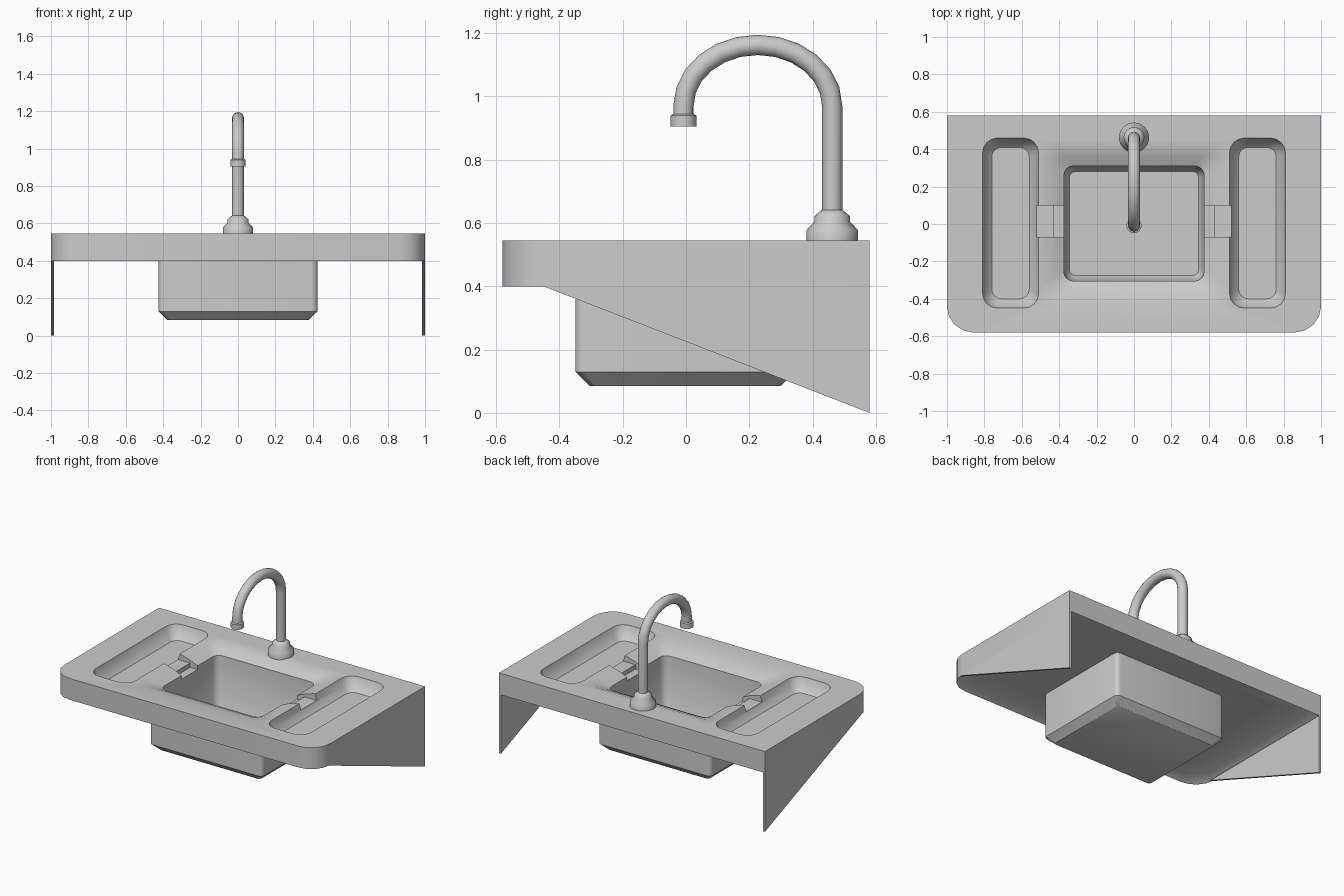
import bpy, bmesh, math
from mathutils import Vector

cube = bpy.data.objects.get("Cube")
if cube:
    bpy.data.objects.remove(cube, do_unlink=True)

grey = bpy.data.materials.new("plain_grey")
grey.use_nodes = True
COLOUR = (0.6, 0.6, 0.6, 1)
grey.diffuse_color = COLOUR
grey.node_tree.nodes["Principled BSDF"].inputs["Base Color"].default_value = COLOUR


def smooth(ob, angle):
    bpy.ops.object.select_all(action='DESELECT')
    ob.select_set(True)
    bpy.context.view_layer.objects.active = ob
    bpy.ops.object.shade_smooth_by_angle(angle=math.radians(angle))


def finish(bm, name, angle=40):
    bmesh.ops.recalc_face_normals(bm, faces=bm.faces)
    mesh = bpy.data.meshes.new(name)
    bm.to_mesh(mesh)
    bm.free()
    mesh.materials.append(grey)
    ob = bpy.data.objects.new(name, mesh)
    bpy.context.collection.objects.link(ob)
    smooth(ob, angle)
    return ob


def rounded(bm, x0, x1, y0, y1, z, front, back, seg=4):
    """Loop of vertices: a rectangle with rounded front and back corners."""
    corners = ((x1, y1, -1, -1, back), (x0, y1, 1, -1, back),
               (x0, y0, 1, 1, front), (x1, y0, -1, 1, front))
    loop = []
    for i, (x, y, sx, sy, r) in enumerate(corners):
        for k in range(seg + 1 if r else 1):
            a = math.pi / 2 * (i + k / seg)
            cx, cy = x + sx * r, y + sy * r
            loop.append(bm.verts.new((cx + r * math.cos(a), cy + r * math.sin(a), z)))
    return loop


def fill(bm, loops):
    """Flat face with holes."""
    edges = []
    for loop in loops:
        edges += [bm.edges.new((loop[i - 1], loop[i])) for i in range(len(loop))]
    bmesh.ops.triangle_fill(bm, edges=edges, use_beauty=True, normal=Vector((0, 0, 1)))


def loft(bm, loops, cap=False):
    for a, b in zip(loops, loops[1:]):
        n = len(a)
        for i in range(n):
            bm.faces.new((a[i], a[(i + 1) % n], b[(i + 1) % n], b[i]))
    if cap:
        bm.faces.new(loops[-1])


def lathe(name, profile, y, sides=16):
    bm = bmesh.new()
    rings = [[bm.verts.new((r * math.cos(2 * math.pi * k / sides),
                            y + r * math.sin(2 * math.pi * k / sides), z))
              for k in range(sides)] for r, z in profile]
    loft(bm, rings, cap=True)
    bm.faces.new(rings[0])
    return finish(bm, name, 50)


def prism(name, points, x0, x1, angle=20):
    """Extrude a (y, z) outline along x."""
    bm = bmesh.new()
    ends = [[bm.verts.new((x, y, z)) for y, z in points] for x in (x0, x1)]
    loft(bm, ends, cap=True)
    bm.faces.new(ends[0])
    return finish(bm, name, angle)


TOP, RIM, UNDER, SKIRT = 0.545, 0.50, 0.43, 0.40

# Sink body: countertop, skirt with inner lip, basin and two side trays
bm = bmesh.new()
outer = rounded(bm, -1, 1, -0.58, 0.58, TOP, 0.14, 0)
skirt = rounded(bm, -1, 1, -0.58, 0.58, SKIRT, 0.14, 0)
lip = rounded(bm, -0.95, 0.95, -0.53, 0.56, UNDER, 0.1, 0)
recess = rounded(bm, -0.5, 0.5, -0.43, 0.41, TOP, 0.1, 0.1)
slope = rounded(bm, -0.43, 0.43, -0.36, 0.36, 0.525, 0.07, 0.07)
liner = [rounded(bm, -0.375 + d, 0.375 - d, -0.305 + d, 0.31 - d, z, r, r)
         for d, z, r in ((0, RIM, 0.05), (0.01, 0.15, 0.05), (0.03, 0.12, 0.03))]
casing = [rounded(bm, -0.425 + d, 0.425 - d, -0.35 + d, 0.345 - d, z, r, r)
          for d, z, r in ((0, UNDER, 0.03), (0, 0.13, 0.03), (0.045, 0.085, 0.02))]
trays = []
for s in (-1, 1):
    x0, x1 = sorted((s * 0.51, s * 0.81))
    steps = ((0, TOP, 0.08), (0.015, 0.495, 0.07), (0.05, 0.46, 0.05))
    trays.append([rounded(bm, x0 + d, x1 - d, -0.45 + d, 0.46 - d, z, r, r)
                  for d, z, r in steps])
fill(bm, [outer, recess, trays[0][0], trays[1][0]])
fill(bm, [lip, casing[0]])
loft(bm, [outer, skirt, lip])
loft(bm, [recess, slope] + liner, cap=True)
loft(bm, casing, cap=True)
for tray in trays:
    loft(bm, tray, cap=True)
body = finish(bm, "sink_body")

# Stepped spillways cut between the trays and the basin
for s in (-1, 1):
    for x0, x1, z in ((0.425, 0.54, 0.505), (0.35, 0.43, 0.475)):
        cutter = prism("spillway_cutter", ((-0.07, z), (0.1, z), (0.1, 0.6), (-0.07, 0.6)),
                       s * x0, s * x1)
        cut = body.modifiers.new("spillway", 'BOOLEAN')
        cut.operation, cut.solver, cut.object = 'DIFFERENCE', 'EXACT', cutter
        bpy.context.view_layer.objects.active = body
        bpy.ops.object.modifier_move_to_index(modifier=cut.name, index=0)
        bpy.ops.object.modifier_apply(modifier=cut.name)
        bpy.data.objects.remove(cutter, do_unlink=True)
smooth(body, 60)

# Wall brackets
for side, s in (("right", -1), ("left", 1)):
    prism(side + "_bracket", ((-0.45, SKIRT), (0.58, SKIRT), (0.58, 0)), s * 0.985, s)

# Tap: stepped base, swan neck and nozzle
lathe("tap_base", ((0.081, 0.54), (0.081, 0.578), (0.056, 0.605), (0.056, 0.622),
                   (0.032, 0.642)), 0.462)
path = [(0.462, 0.6)]
for k in range(13):
    a = math.pi * k / 12
    path.append((0.227 + 0.235 * math.cos(a), 0.97 + 0.193 * math.sin(a)))
path.append((-0.008, 0.92))
bm = bmesh.new()
rings = []
for i, (y, z) in enumerate(path):
    p, q = path[max(i - 1, 0)], path[min(i + 1, len(path) - 1)]
    t = Vector((0, q[0] - p[0], q[1] - p[1])).normalized()
    n = Vector((1, 0, 0)).cross(t)
    ring = []
    for k in range(16):
        a = 2 * math.pi * k / 16
        offset = Vector((math.cos(a), 0, 0)) + n * math.sin(a)
        ring.append(bm.verts.new(Vector((0, y, z)) + 0.032 * offset))
    rings.append(ring)
loft(bm, rings, cap=True)
finish(bm, "tap_neck", 50)
lathe("tap_nozzle", ((0.041, 0.905), (0.041, 0.94), (0.032, 0.945)), -0.008)
